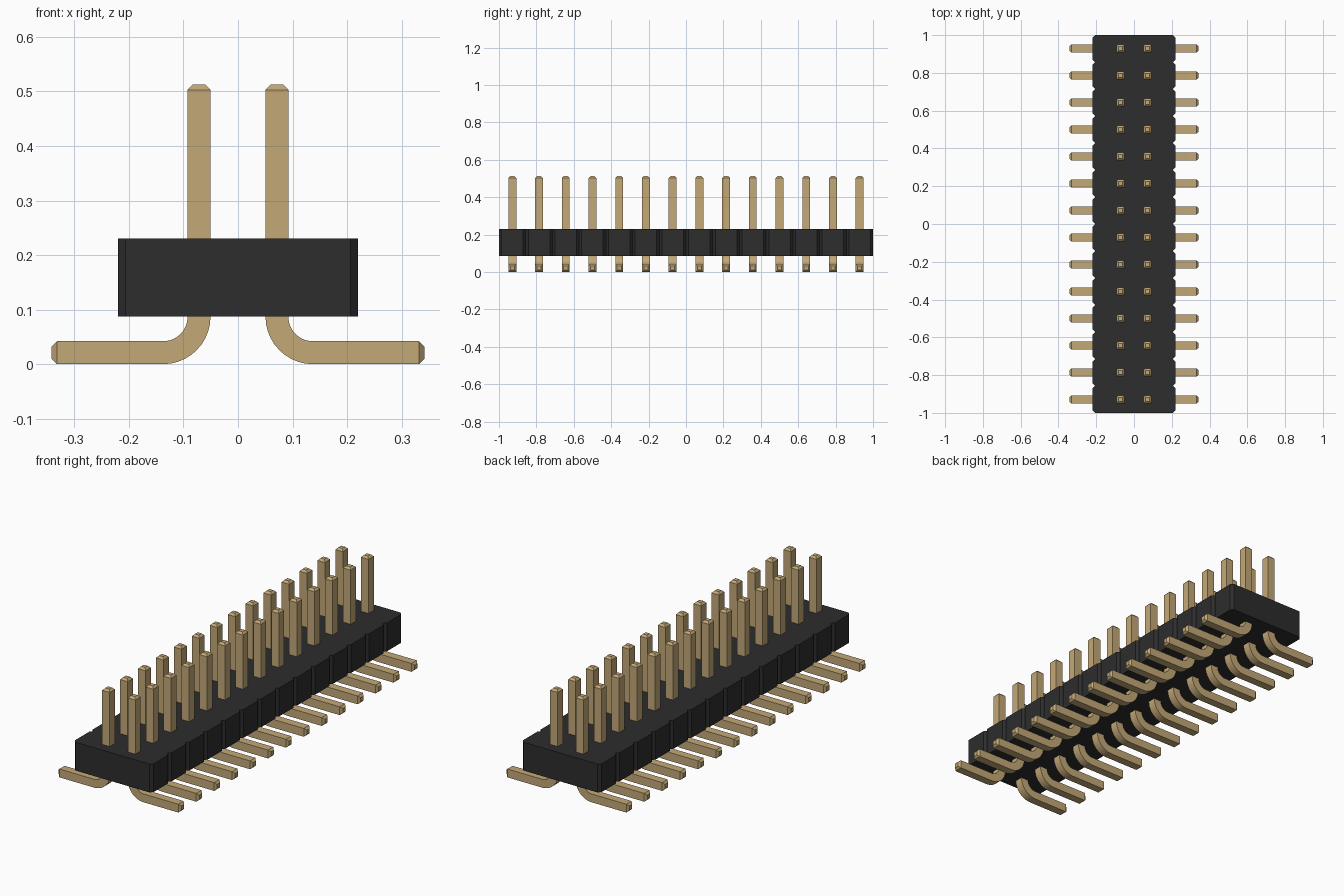
import bpy, bmesh, math

cube = bpy.data.objects.get("Cube")
if cube:
    bpy.data.objects.remove(cube, do_unlink=True)

ROWS = 14
PITCH = 2 / ROWS
PIN_X = PITCH / 2          # pin column offset from the centre
HALF = 0.021               # half thickness of a pin
TIP = 0.011                # half thickness at a tapered end
BODY_X, BODY_LOW, BODY_HIGH = 0.22, 0.087, 0.23
NOTCH = 0.014
PIN_TOP, FOOT_END, TAPER = 0.513, 0.342, 0.01
BEND_RADIUS = BODY_LOW - HALF


def material(name, color):
    mat = bpy.data.materials.new(name)
    mat.use_nodes = True
    mat.diffuse_color = (*color, 1)
    bsdf = mat.node_tree.nodes["Principled BSDF"]
    bsdf.inputs["Base Color"].default_value = (*color, 1)
    bsdf.inputs["Roughness"].default_value = 0.5
    return mat


def finish(bm, name, mat):
    bmesh.ops.recalc_face_normals(bm, faces=bm.faces)
    mesh = bpy.data.meshes.new(name)
    bm.to_mesh(mesh)
    bm.free()
    mesh.materials.append(mat)
    return mesh


def add_object(name, mesh, y=0):
    obj = bpy.data.objects.new(name, mesh)
    obj.location.y = y
    bpy.context.collection.objects.link(obj)
    return obj


def build_housing(mat):
    # Chamfered outline of each row cell, up one side and back down the other
    side = []
    for i in range(ROWS):
        y = -1 + i * PITCH
        side += [(BODY_X - NOTCH, y), (BODY_X, y + NOTCH), (BODY_X, y + PITCH - NOTCH)]
    side.append((BODY_X - NOTCH, 1))
    outline = side + [(-x, y) for x, y in reversed(side)]
    bm = bmesh.new()
    face = bm.faces.new([bm.verts.new((x, y, BODY_LOW)) for x, y in outline])
    extruded = bmesh.ops.extrude_face_region(bm, geom=[face], use_keep_orig=True)
    top = [v for v in extruded["geom"] if isinstance(v, bmesh.types.BMVert)]
    bmesh.ops.translate(bm, verts=top, vec=(0, 0, BODY_HIGH - BODY_LOW))
    return finish(bm, "housing", mat)


def build_pin(name, side, mat):
    # Square section swept down the post, round the bend and along the foot
    path = [(PIN_X, PIN_TOP, 0, TIP), (PIN_X, PIN_TOP - TAPER, 0, HALF)]
    steps = 10
    for i in range(steps + 1):
        a = math.pi / 2 * i / steps
        path.append((PIN_X + BEND_RADIUS * (1 - math.cos(a)),
                     BODY_LOW - BEND_RADIUS * math.sin(a), a, HALF))
    path += [(FOOT_END - TAPER, HALF, math.pi / 2, HALF),
             (FOOT_END, HALF, math.pi / 2, TIP)]
    bm = bmesh.new()
    rings = []
    for x, z, a, h in path:
        rings.append([bm.verts.new((side * (x + u * h * math.cos(a)), v * h,
                                    z + u * h * math.sin(a)))
                      for u, v in ((-1, -1), (1, -1), (1, 1), (-1, 1))])
    for r, s in zip(rings, rings[1:]):
        for k in range(4):
            n = (k + 1) % 4
            bm.faces.new((r[k], r[n], s[n], s[k]))
    bm.faces.new(rings[0])
    bm.faces.new(rings[-1])
    return finish(bm, name, mat)


black = material("black plastic", (0.026, 0.026, 0.026))
gold = material("gold metal", (0.546, 0.392, 0.185))

add_object("housing", build_housing(black))

# Two mirrored columns of pins
pins = []
for name, side in (("left_pin", 1), ("right_pin", -1)):
    mesh = build_pin(name, side, gold)
    for i in range(ROWS):
        pins.append(add_object(f"{name}_{i + 1}", mesh, -1 + (i + 0.5) * PITCH))

# Smooth bends with crisp edges
for obj in (pins[0], pins[ROWS]):
    mesh = obj.data
    mesh.shade_smooth()
    mesh.set_sharp_from_angle(angle=math.radians(30))
